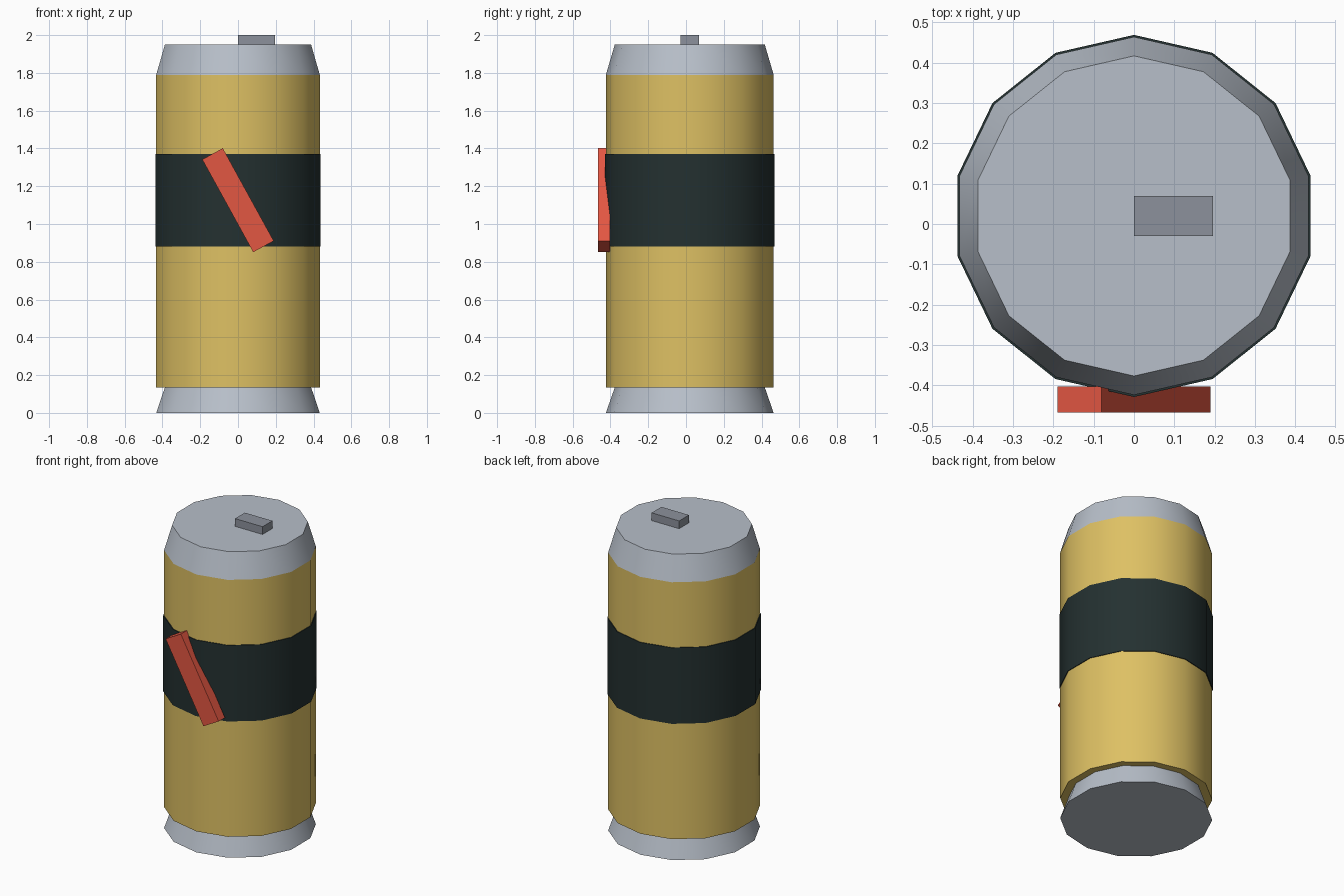
import bpy
import math

if "Cube" in bpy.data.objects:
    bpy.data.objects.remove(bpy.data.objects["Cube"], do_unlink=True)

SIDES = 14
CENTRE_Y = 0.02
RIM, LID, BAND = 0.444, 0.397, 0.449


def make_material(name, rgb):
    """Flat colour from sRGB values of 0-1, stored as linear."""
    linear = [((c + 0.055) / 1.055) ** 2.4 for c in rgb]
    mat = bpy.data.materials.new(name)
    mat.use_nodes = True
    mat.diffuse_color = (*linear, 1)
    mat.node_tree.nodes["Principled BSDF"].inputs["Base Color"].default_value = (*linear, 1)
    return mat


metal = make_material("light metal", (0.72, 0.75, 0.79))
dark_metal = make_material("dark metal", (0.55, 0.57, 0.61))
gold = make_material("gold", (0.87, 0.755, 0.39))
black = make_material("black green", (0.14, 0.19, 0.19))
red = make_material("red", (0.89, 0.34, 0.26))


def ring(name, z0, z1, r0, r1, mat):
    """Closed round section between two heights."""
    bpy.ops.mesh.primitive_cone_add(
        vertices=SIDES, radius1=r0, radius2=r1, depth=z1 - z0,
        location=(0, CENTRE_Y, (z0 + z1) / 2))
    obj = bpy.context.object
    obj.name = name
    obj.data.materials.append(mat)
    bpy.ops.object.shade_smooth_by_angle(angle=math.radians(30))


def box(name, size, location, mat, tilt=0):
    bpy.ops.mesh.primitive_cube_add(size=1, location=location, rotation=(0, tilt, 0))
    obj = bpy.context.object
    obj.name = name
    obj.scale = size
    obj.data.materials.append(mat)


# Can shell
ring("base_rim", 0, 0.135, RIM, LID, metal)
ring("can_body", 0.135, 1.79, RIM, RIM, gold)
ring("lid", 1.79, 1.95, RIM, LID, metal)

# Label band around the body
ring("label_band", 0.88, 1.37, BAND, BAND, black)

# Pull tab on the lid
box("pull_tab", (0.196, 0.1, 0.05), (0.098, 0.02, 1.975), dark_metal)

# Slanted bar on the front of the band
box("label_stripe", (0.124, 0.064, 0.56), (0, -0.435, 1.126), red, math.radians(-28.8))
